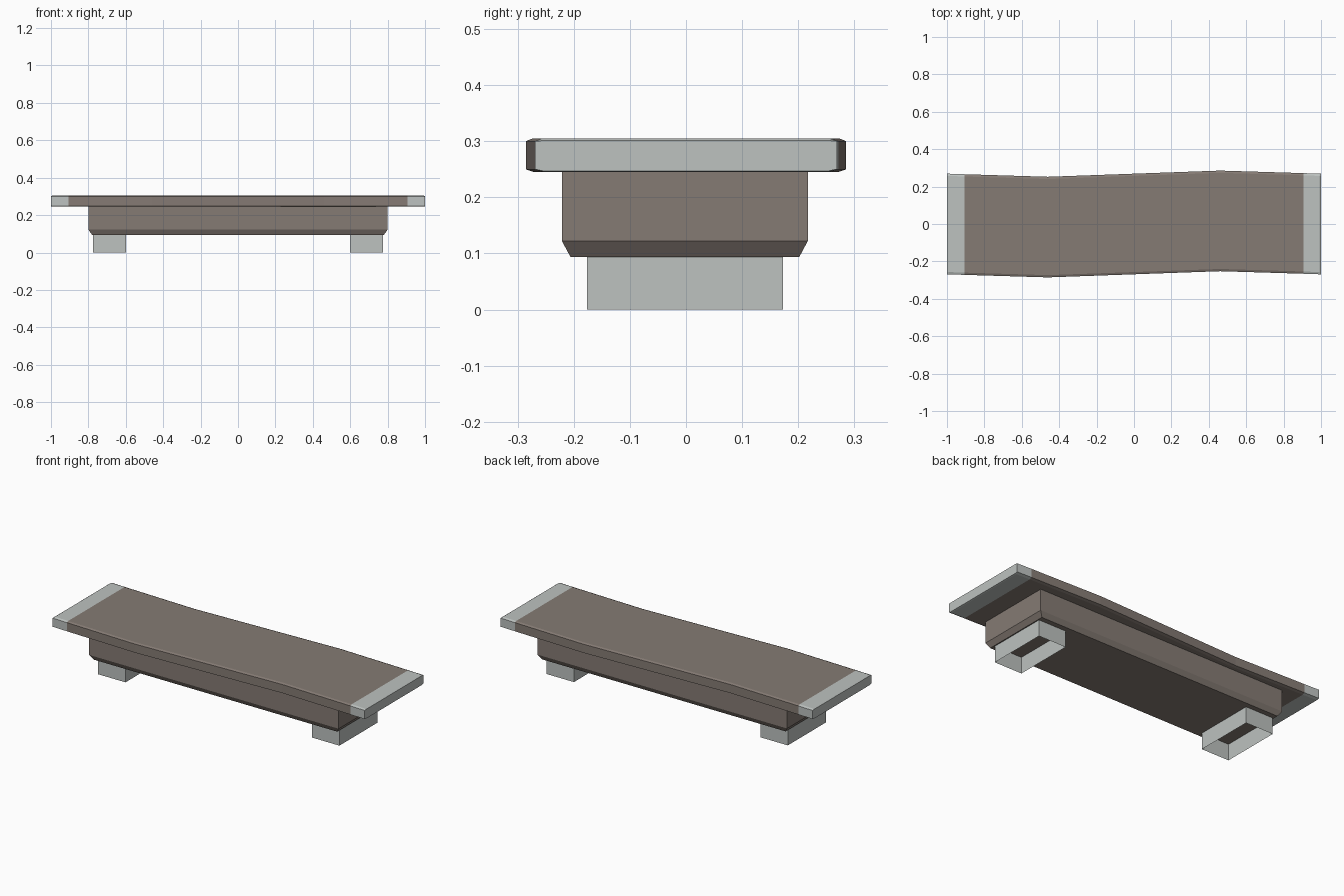
import bpy
import bmesh

cube = bpy.data.objects.get("Cube")
if cube:
    bpy.data.objects.remove(cube, do_unlink=True)


def make_material(name, rgb):
    mat = bpy.data.materials.new(name)
    mat.use_nodes = True
    colour = (*rgb, 1.0)
    mat.diffuse_color = colour
    mat.node_tree.nodes["Principled BSDF"].inputs["Base Color"].default_value = colour
    return mat


brown = make_material("warm grey brown", (0.235, 0.198, 0.174))
pale = make_material("pale grey", (0.51, 0.54, 0.525))


def loft(name, rings, materials, caps=(True, True)):
    """Skin a list of equal-length point rings into one object."""
    bm = bmesh.new()
    loops = [[bm.verts.new(p) for p in ring] for ring in rings]
    count = len(loops[0])
    for a, b in zip(loops, loops[1:]):
        for i in range(count):
            j = (i + 1) % count
            bm.faces.new((a[i], a[j], b[j], b[i]))
    for wanted, loop in zip(caps, (loops[0], loops[-1])):
        if wanted:
            bm.faces.new(loop)
    bmesh.ops.recalc_face_normals(bm, faces=bm.faces[:])
    mesh = bpy.data.meshes.new(name)
    bm.to_mesh(mesh)
    bm.free()
    for mat in materials:
        mesh.materials.append(mat)
    obj = bpy.data.objects.new(name, mesh)
    bpy.context.collection.objects.link(obj)
    return obj


def rectangle(hx, hy, z, cx=0.0, cy=0.0):
    return [(cx + sx * hx, cy + sy * hy, z)
            for sx, sy in ((-1, -1), (1, -1), (1, 1), (-1, 1))]


# Table top: a chamfered plank that sways gently along its length
TIP = 0.907


def plank_ring(x, sway, top, bottom):
    half = 0.269
    side = [(half - 0.012, top), (half, 0.30), (half, 0.25), (half - 0.015, bottom)]
    outline = side + [(-y, z) for y, z in reversed(side)]
    return [(x, y + sway, z) for y, z in outline]


stations = [(0, 0), (0.46, 0.0165), (TIP, 0.003), (0.993, 0)]
path = [(-x, -s) for x, s in reversed(stations[1:])] + stations
rings = [plank_ring(x, s, 0.305, 0.245) for x, s in path]
rings.insert(0, plank_ring(-1, 0, 0.301, 0.247))
rings.append(plank_ring(1, 0, 0.301, 0.247))
table_top = loft("table_top", rings, [brown, pale])
for face in table_top.data.polygons:
    face.material_index = int(abs(face.center.x) > TIP)

# Base body: box with a chamfered lower edge
loft("base_body", [
    rectangle(0.78, 0.204, 0.094, cy=-0.002),
    rectangle(0.80, 0.219, 0.122, cy=-0.002),
    rectangle(0.80, 0.219, 0.247, cy=-0.002),
], [brown])

# Feet: thin open sleeves under each end
for label, side in (("left", 1), ("right", -1)):
    loft(label + "_foot", [
        rectangle(0.088, 0.1745, z, cx=side * 0.686, cy=-0.002)
        for z in (0.0, 0.094)
    ], [pale], caps=(False, False))
